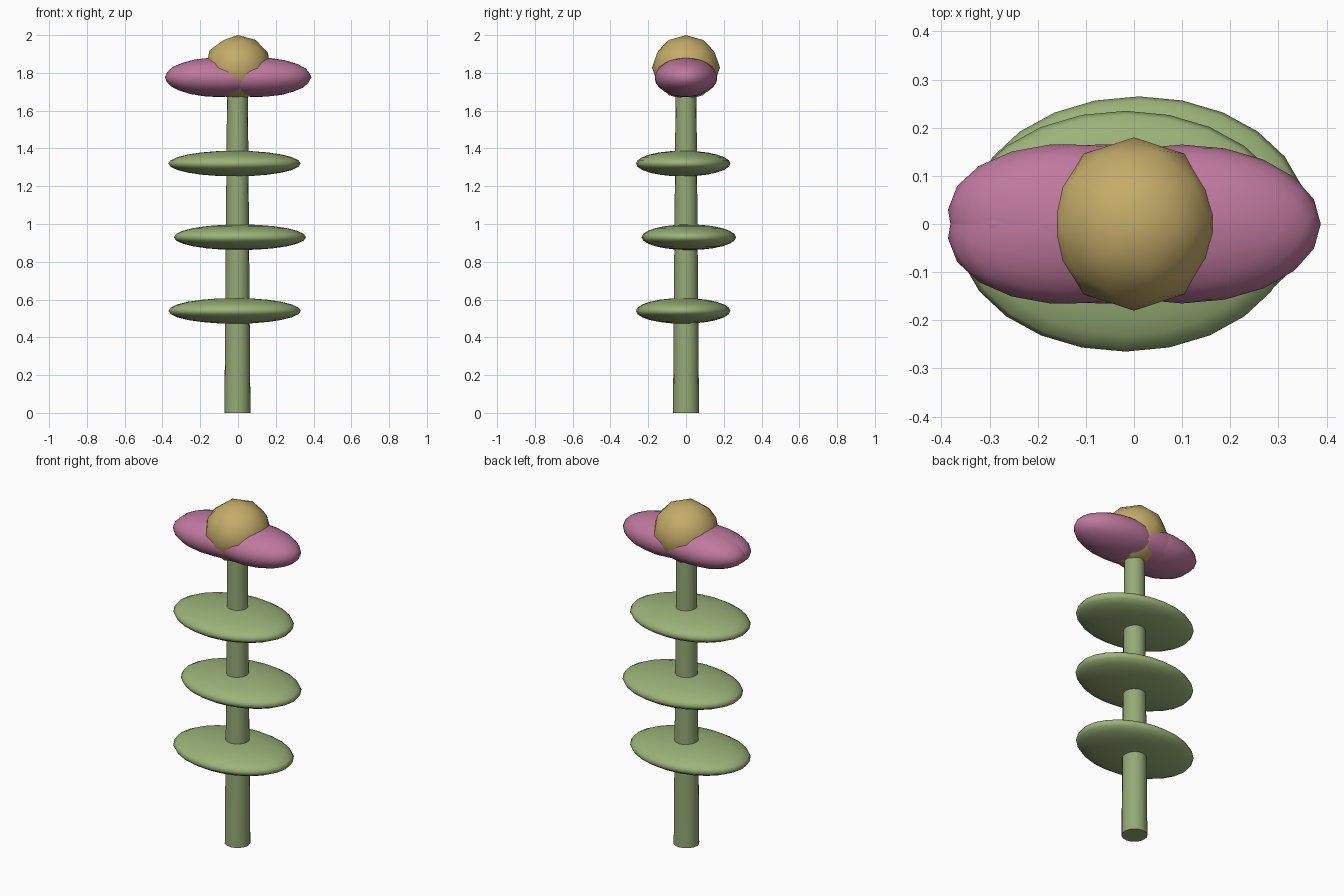
import bpy, math

if "Cube" in bpy.data.objects:
    bpy.data.objects.remove(bpy.data.objects["Cube"])


def material(name, rgb):
    m = bpy.data.materials.new(name)
    m.diffuse_color = (*rgb, 1)
    m.use_nodes = True
    m.node_tree.nodes["Principled BSDF"].inputs["Base Color"].default_value = m.diffuse_color
    return m


green = material("leaf_green", (0.33, 0.45, 0.19))
stem_green = material("stem_green", (0.30, 0.40, 0.18))
pink = material("petal_pink", (0.52, 0.19, 0.34))
gold = material("centre_gold", (0.55, 0.41, 0.14))


def finish(name, mat, angle):
    ob = bpy.context.object
    ob.name = name
    ob.data.materials.append(mat)
    bpy.ops.object.transform_apply(location=False, rotation=True, scale=True)
    bpy.ops.object.shade_smooth_by_angle(angle=math.radians(angle))
    return ob


def ellipsoid(name, mat, loc, radii, turn=0, detail=3):
    bpy.ops.mesh.primitive_ico_sphere_add(
        subdivisions=detail, radius=1, location=loc,
        rotation=(0, 0, math.radians(turn)))
    bpy.context.object.scale = radii
    return finish(name, mat, 60)


# Tapered stem
bpy.ops.mesh.primitive_cone_add(vertices=16, radius1=0.069, radius2=0.055,
                                depth=1.72, location=(-0.003, 0, 0.86))
finish("stem", stem_green, 40)

# Flat leaves, alternately offset from the stem
for i, (x, y) in enumerate([(-0.018, -0.015), (0.01, 0.015), (-0.018, -0.015)]):
    bpy.ops.mesh.primitive_uv_sphere_add(segments=24, ring_count=12, radius=1,
                                         location=(x, y, 0.54 + 0.39 * i))
    bpy.context.object.scale = (0.35, 0.25, 0.068)
    finish(f"leaf_{i + 1}", green, 70)

# Overlapping petals spread to both sides
for name, x, turn in [("petal_right", 0.1, 0),
                      ("petal_left_front", -0.1, 6), ("petal_left_back", -0.1, -6)]:
    ellipsoid(name, pink, (x, 0, 1.777), (0.288, 0.165, 0.105), turn)

# Flower centre
ellipsoid("flower_centre", gold, (0, 0, 1.828), (0.178, 0.18, 0.172), detail=2)
